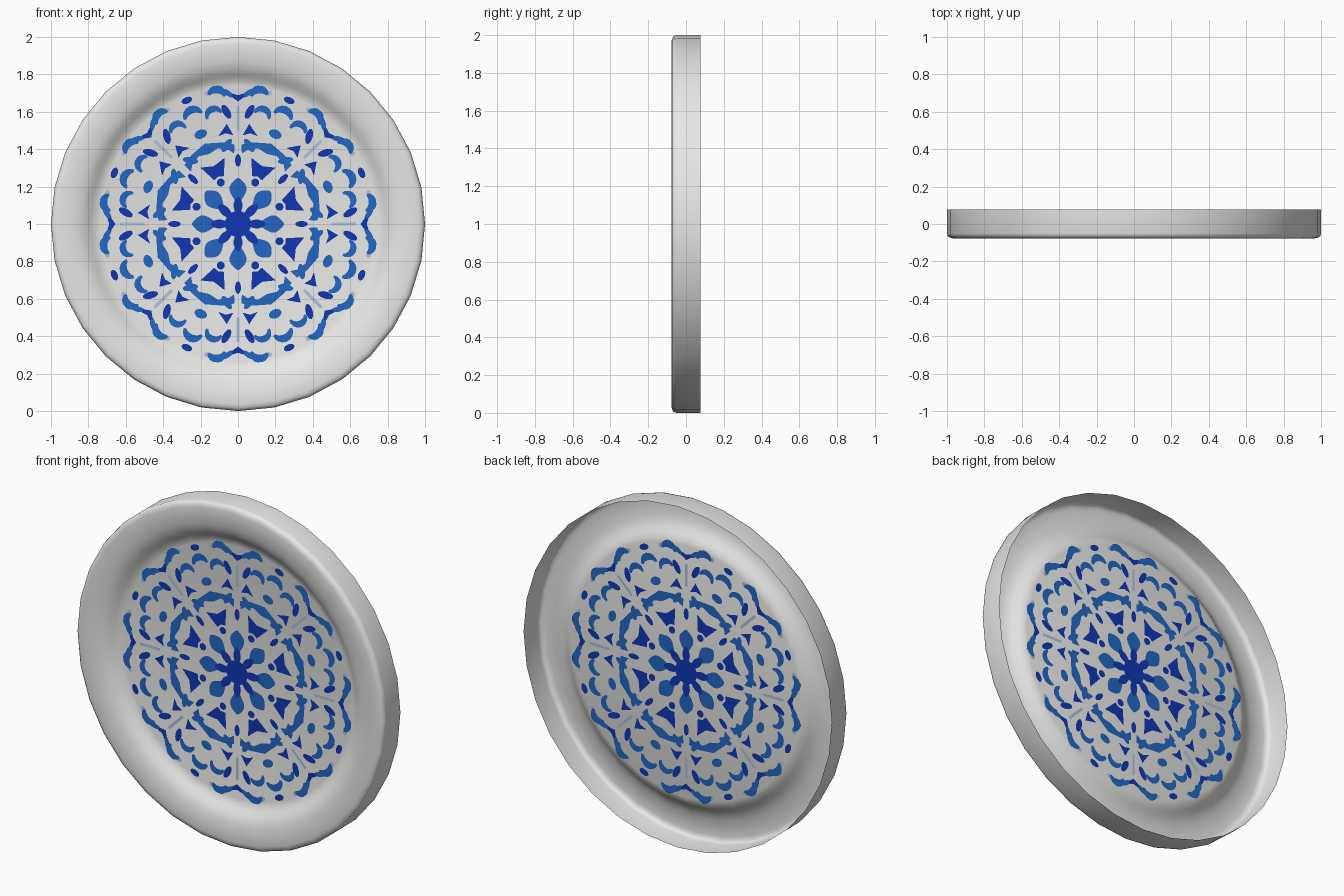
import bpy, bmesh, math
from math import sin, cos, pi, radians

if "Cube" in bpy.data.objects:
    bpy.data.objects.remove(bpy.data.objects["Cube"])

SIDES = 32
DISH_Y = -0.005


def material(name, rgb):
    m = bpy.data.materials.new(name)
    m.diffuse_color = (*rgb, 1)
    m.use_nodes = True
    m.node_tree.nodes["Principled BSDF"].inputs["Base Color"].default_value = m.diffuse_color
    return m


WHITE = material("glazed_white", (0.80, 0.80, 0.79))
LIGHT = material("mid_blue", (0.016, 0.135, 0.55))
DARK = material("deep_blue", (0.005, 0.038, 0.45))
PALE = material("pale_blue", (0.42, 0.55, 0.76))


def finish(bm, name, mat):
    me = bpy.data.meshes.new(name)
    bm.to_mesh(me)
    bm.free()
    me.materials.append(mat)
    ob = bpy.data.objects.new(name, me)
    bpy.context.collection.objects.link(ob)
    return ob


# Plate body: one thin lathed shell, open at the back
profile = [(0.74, DISH_Y), (0.765, -0.011), (0.79, -0.027), (0.815, -0.046),
           (0.84, -0.059), (0.87, -0.068), (0.91, -0.074), (0.965, -0.077),
           (0.985, -0.073), (0.996, -0.064), (1.0, -0.05), (1.0, 0.077)]
bm = bmesh.new()
rings = []
for r, y in profile:
    rings.append([bm.verts.new((r * sin(2 * pi * i / SIDES), y, 1 + r * cos(2 * pi * i / SIDES)))
                  for i in range(SIDES)])
bm.faces.new(rings[0])
for a, b in zip(rings, rings[1:]):
    for i in range(SIDES):
        j = (i + 1) % SIDES
        bm.faces.new((a[i], a[j], b[j], b[i]))
bmesh.ops.recalc_face_normals(bm, faces=bm.faces)
if bm.faces[:][0].normal.y > 0:
    bmesh.ops.reverse_faces(bm, faces=bm.faces)
plate = finish(bm, "plate_body", WHITE)
bpy.context.view_layer.objects.active = plate
plate.select_set(True)
bpy.ops.object.shade_smooth_by_angle(angle=radians(50))


# Motif outlines in local coordinates: t sideways, r outward from the centre
def oval(t, r, a, b, tilt=0, n=14):
    c, s = cos(radians(tilt)), sin(radians(tilt))
    return [(t + a * cos(2 * pi * i / n) * c + b * sin(2 * pi * i / n) * s,
             r - a * cos(2 * pi * i / n) * s + b * sin(2 * pi * i / n) * c) for i in range(n)]


def petal(r0, r1, w, n=10):
    side = [(w * sin(pi * (i / n) ** 1.4) + 0.006, r0 + (r1 - r0) * i / n) for i in range(n + 1)]
    return side + [(-t, r) for t, r in reversed(side)]


def crescent(t, r, rad, a0, a1, w, n=8):
    out, inn = [], []
    for i in range(n + 1):
        a = radians(a0 + (a1 - a0) * i / n)
        h = w * (0.35 + 0.65 * sin(pi * i / n)) / 2
        out.append((t + (rad + h) * sin(a), r + (rad + h) * cos(a)))
        inn.append((t + (rad - h) * sin(a), r + (rad - h) * cos(a)))
    return out + inn[::-1]


# (outline, base angle, mirrored too)
light = [
    (petal(0.10, 0.245, 0.04), 0, False),
    ([(-0.125, 0.355), (-0.145, 0.40), (-0.09, 0.435), (0, 0.465), (0.09, 0.435), (0.145, 0.40),
      (0.125, 0.355), (0.105, 0.385), (0.055, 0.415), (0, 0.405), (-0.055, 0.415), (-0.105, 0.385)], 22.5, False),
    (crescent(0.125, 0.575, 0.042, -60, 110, 0.036), 0, True),
    (crescent(0.0, 0.61, 0.05, -75, 75, 0.042), 22.5, False),
    (crescent(0.115, 0.675, 0.045, -80, 70, 0.044), 0, True),
    (oval(0.055, 0.70, 0.014, 0.035, 55), 0, True),
    (oval(0.06, 0.42, 0.018, 0.042, -35), 0, True),
    (oval(0.0, 0.52, 0.035, 0.024), 22.5, False),
]
dark = [
    (petal(0.03, 0.145, 0.018), 0, False),
    (oval(0, 0.24, 0.021, 0.021), 22.5, False),
    ([(-0.07, 0.355), (0, 0.335), (0.07, 0.355), (0.028, 0.265), (0, 0.275), (-0.028, 0.265)], 22.5, False),
    (oval(0, 0.34, 0.016, 0.034), 0, False),
    ([(0.025, 0.475), (0.06, 0.535), (0.105, 0.47), (0.065, 0.485)], 0, True),
    (oval(0.062, 0.60, 0.019, 0.042, 30), 0, True),
    ([(0, 0.655), (0.035, 0.68), (0.03, 0.698), (0, 0.688), (-0.03, 0.698), (-0.035, 0.68)], 0, False),
    (oval(0.0, 0.715, 0.03, 0.018), 22.5, False),
]
pale = [
    ([(-0.008, 0.50), (0.008, 0.50), (0.008, 0.63), (-0.008, 0.63)], 0, False),
    (oval(0.16, 0.70, 0.022, 0.014, 15), 0, True),
]


# Painted pattern: eightfold plates just off both sides of the dish floor
def paint(name, motifs, mat, lift, extra=()):
    bm = bmesh.new()

    def add(outline, ang):
        c, s = cos(radians(ang)), sin(radians(ang))
        for side in (-1, 1):
            f = bm.faces.new([bm.verts.new((t * c + r * s, DISH_Y + side * lift, 1 + r * c - t * s))
                              for t, r in outline])
            f.normal_update()
            if f.normal.y * side < 0:
                f.normal_flip()

    for outline, base, both in motifs:
        for k in range(8):
            add(outline, base + 45 * k)
            if both:
                add([(-t, r) for t, r in outline], base + 45 * k)
    for outline in extra:
        add(outline, 0)
    finish(bm, name, mat)


paint("pale_washes", pale, PALE, 0.0015)
paint("blue_petals", light, LIGHT, 0.0025)
paint("deep_blue_accents", dark, DARK, 0.0035)
paint("centre_disc", [], DARK, 0.0045, [oval(0, 0, 0.07, 0.07, 0, 24)])
